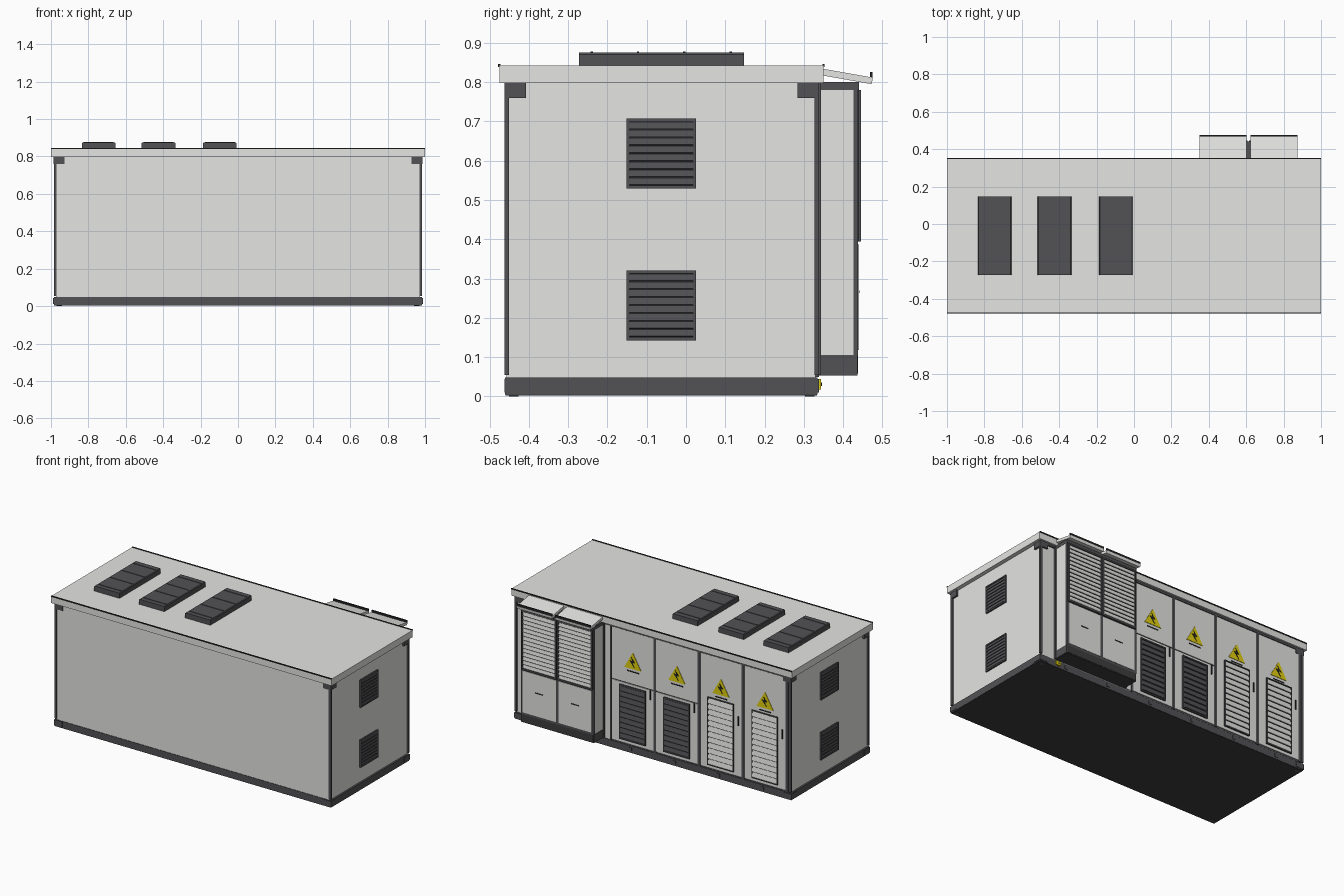
import bpy, bmesh, math
from mathutils import Matrix, Vector

old = bpy.data.objects.get("Cube")
if old:
    bpy.data.objects.remove(old)


def material(name, *rgb):
    m = bpy.data.materials.new(name)
    m.use_nodes = True
    m.diffuse_color = (*rgb, 1)
    m.node_tree.nodes["Principled BSDF"].inputs["Base Color"].default_value = (*rgb, 1)
    return m


light = material("light_grey_paint", .78, .78, .765)
dark = material("dark_grey_metal", .085, .083, .09)
floor_grey = material("underside_grey", .047, .047, .049)
black = material("black_gap", .018, .018, .02)
yellow = material("warning_yellow", .75, .63, .005)


def finish(name, bm, mat, matrix=Matrix()):
    bmesh.ops.recalc_face_normals(bm, faces=bm.faces)
    mesh = bpy.data.meshes.new(name)
    bm.to_mesh(mesh)
    bm.free()
    mesh.materials.append(mat)
    ob = bpy.data.objects.new(name, mesh)
    ob.matrix_world = matrix
    bpy.context.collection.objects.link(ob)


def add_box(bm, x, y, z, tilt=0):
    """Box from (low, high) ranges, optionally tilted about its own x axis."""
    mid = Vector([sum(r) / 2 for r in (x, y, z)])
    size = [abs(r[1] - r[0]) for r in (x, y, z)]
    bmesh.ops.create_cube(bm, size=1, matrix=Matrix.Translation(mid)
                          @ Matrix.Rotation(tilt, 4, 'X') @ Matrix.Diagonal((*size, 1)))


def box(name, mat, x, y, z, tilt=0, matrix=Matrix()):
    bm = bmesh.new()
    add_box(bm, x, y, z, tilt)
    finish(name, bm, mat, matrix)


def prism(name, mat, profile, y0, y1, matrix=Matrix()):
    """Extrude an (x, z) profile along y."""
    bm = bmesh.new()
    face = bm.faces.new([bm.verts.new((x, y0, z)) for x, z in profile])
    out = bmesh.ops.extrude_face_region(bm, geom=[face])
    moved = [v for v in out["geom"] if isinstance(v, bmesh.types.BMVert)]
    bmesh.ops.translate(bm, verts=moved, vec=(0, y1 - y0, 0))
    finish(name, bm, mat, matrix)


def louvre(name, mat, width, height, count, matrix, rim, cover):
    """Dark-framed slatted vent; local y points out of the wall."""
    w, h = width / 2, height / 2
    box(name + "_backing", black, (-w, w), (-.004, .002), (-h, h), matrix=matrix)
    frame, slats = bmesh.new(), bmesh.new()
    for s in (-1, 1):
        add_box(frame, (s * w, s * (w - rim)), (0, .008), (-h, h))
        add_box(frame, (-w, w), (0, .008), (s * h, s * (h - rim)))
    pitch = (height - 2 * rim) / count
    for i in range(count):
        z = -h + rim + pitch * (i + .5)
        add_box(slats, (rim - w, w - rim), (.003, .006),
                (z - pitch * cover / 2, z + pitch * cover / 2), math.radians(8))
    finish(name + "_frame", frame, dark, matrix)
    finish(name + "_slats", slats, mat, matrix)


# Main shell, floor and roof
END, FRONT, BACK = .974, -.457, .33
box("body", light, (-END, END), (FRONT, BACK), (.04, .8))
box("base_frame", dark, (-.985, .985), (-.46, .335), (.005, .048))
box("floor_pan", floor_grey, (-.984, .984), (-.459, .334), (.003, .006))
box("roof", light, (-1, 1), (-.475, .35), (.798, .842))
for side, y in (("front", -.475), ("back", .35)):
    box(side + "_roof_rail", black, (-1, 1), (y - .003, y + .003), (.839, .846))

# Corner posts, top corner fittings and base corner blocks
for sx in (-1, 1):
    for side, y, inner in (("front", -.462, -.407), ("back", .339, .284)):
        tag = ("left_" if sx > 0 else "right_") + side
        step = math.copysign(.012, inner - y)
        box(tag + "_post", dark, (sx * .97, sx * .985), (y, y + step), (.055, .798))
        box(tag + "_top_fitting", dark, (sx * .928, sx * .986), (y, inner), (.76, .799))
        box(tag + "_base_block", dark, (sx * .93, sx * .988), (y, inner), (.01, .044))
        box(tag + "_foot", dark, (sx * .94, sx * .97), (y + step, y + 3 * step), (0, .006))

# Roof units with chamfered tops and cross ridges
for n, cx in enumerate((-.745, -.425, -.097)):
    w, cut = .09, .004
    prism(f"roof_unit_{n}", dark, [(cx - w, .84), (cx + w, .84), (cx + w, .875 - cut),
          (cx + w - cut, .875), (cx - w + cut, .875), (cx - w, .875 - cut)], -.272, .148)
    ridges = bmesh.new()
    for k in range(4):
        y = -.24 + k * .118
        add_box(ridges, (cx - w + .01, cx + w - .01), (y - .003, y + .003), (.874, .878))
    finish(f"roof_unit_ridges_{n}", ridges, dark)

# Square vents on both ends
for sx in (-1, 1):
    for label, z in (("lower", .232), ("upper", .618)):
        turn = Matrix.Translation((sx * (END + .001), -.063, z)) @ Matrix.Rotation(-sx * math.pi / 2, 4, 'Z')
        louvre(f"{'left' if sx > 0 else 'right'}_{label}_vent", dark, .178, .178, 8, turn, .008, .78)

# Back doors: dark frame behind light panels
STEP, FIRST = .314, .3
box("door_frame", dark, (FIRST - 4 * STEP - .013, FIRST + .004), (.32, .333), (.05, .798))
box("back_header", dark, (-.97, .97), (.32, .339), (.785, .799))
box("back_filler_panel", light, (FIRST + .004, .345), (.32, .336), (.055, .785))
for i in range(5):
    x, half = FIRST - i * STEP, .008 if i else .003
    box(f"door_divider_{i}", dark, (x - half, x + half), (.32, .339), (.05, .79))
for i in range(4):
    cx = FIRST - (i + .5) * STEP
    half, split = STEP / 2 - .009, i < 2
    parts = [("upper", .453, .783), ("lower", .06, .445)] if split else [("full", .06, .783)]
    for label, z0, z1 in parts:
        box(f"door_{i}_{label}_panel", light, (cx - half, cx + half), (.325, .336), (z0, z1))
    top = .43 if split else .515
    mid = Matrix.Translation((cx, .337, (top + .078) / 2))
    louvre(f"door_{i}_louvre", dark if split else light, .184, top - .078,
           10 if split else 12, mid, .008 if split else .005, .78 if split else .86)
    hx = cx - half + .022
    box(f"door_{i}_handle", black, (hx - .003, hx + .003), (.335, .344), (.385, .445))
    # Warning triangle with a bolt, and a caption plate
    at = Matrix.Translation((cx, 0, .548))
    prism(f"warning_sign_{i}", yellow, [(-.06, 0), (.06, 0), (0, .105)], .335, .339, at)
    prism(f"warning_bolt_{i}", black, [(.01, .075), (-.018, .042), (.002, .042), (-.014, .01),
          (.022, .052), (.003, .052)], .338, .341, at)
    box(f"caption_plate_{i}", black, (cx - .042, cx + .042), (.335, .338), (.526, .533))

# Twin equipment cabinets with sloping hoods
box("cabinet_shell", light, (.352, .868), (.33, .428), (.1, .782))
box("cabinet_plinth", dark, (.35, .87), (.33, .436), (.055, .106))
box("plinth_front_plate", floor_grey, (.355, .865), (.432, .438), (.058, .104))
box("plinth_bottom_plate", floor_grey, (.352, .868), (.336, .436), (.053, .057))
box("cabinet_top", dark, (.35, .87), (.33, .44), (.78, .8))
box("cabinet_front_frame", dark, (.35, .87), (.426, .438), (.104, .79))
for s, x in (("inner", .343), ("outer", .863)):
    box(f"cabinet_{s}_rear_trim", dark, (x, x + .012), (.33, .343), (.055, .798))
for n, cx in enumerate((.482, .738)):
    box(f"cabinet_{n}_door", light, (cx - .118, cx + .118), (.43, .44), (.118, .387))
    box(f"cabinet_{n}_latch", black, (cx - .028, cx + .028), (.438, .442), (.264, .27))
    louvre(f"cabinet_{n}_louvre", light, .248, .385, 14,
           Matrix.Translation((cx, .438, .587)), .01, .8)
    hx = .35 if n == 0 else .623
    ends = (hx, hx + .252)
    box(f"cabinet_{n}_hood", light, ends, (.346, .475), (.806, .823), math.radians(-10))
    box(f"cabinet_{n}_hood_lip", black, ends, (.468, .475), (.812, .826))

# Base fixings along the back and the earthing point
fixings = bmesh.new()
for k in range(6):
    x = -.78 + k * STEP
    add_box(fixings, (x - .01, x + .01), (.33, .338), (.016, .038))
finish("base_fixings", fixings, dark)
box("earth_plate", yellow, (.835, .867), (.334, .343), (.018, .044))
box("earth_bolt", black, (.846, .854), (.338, .346), (.027, .035))
